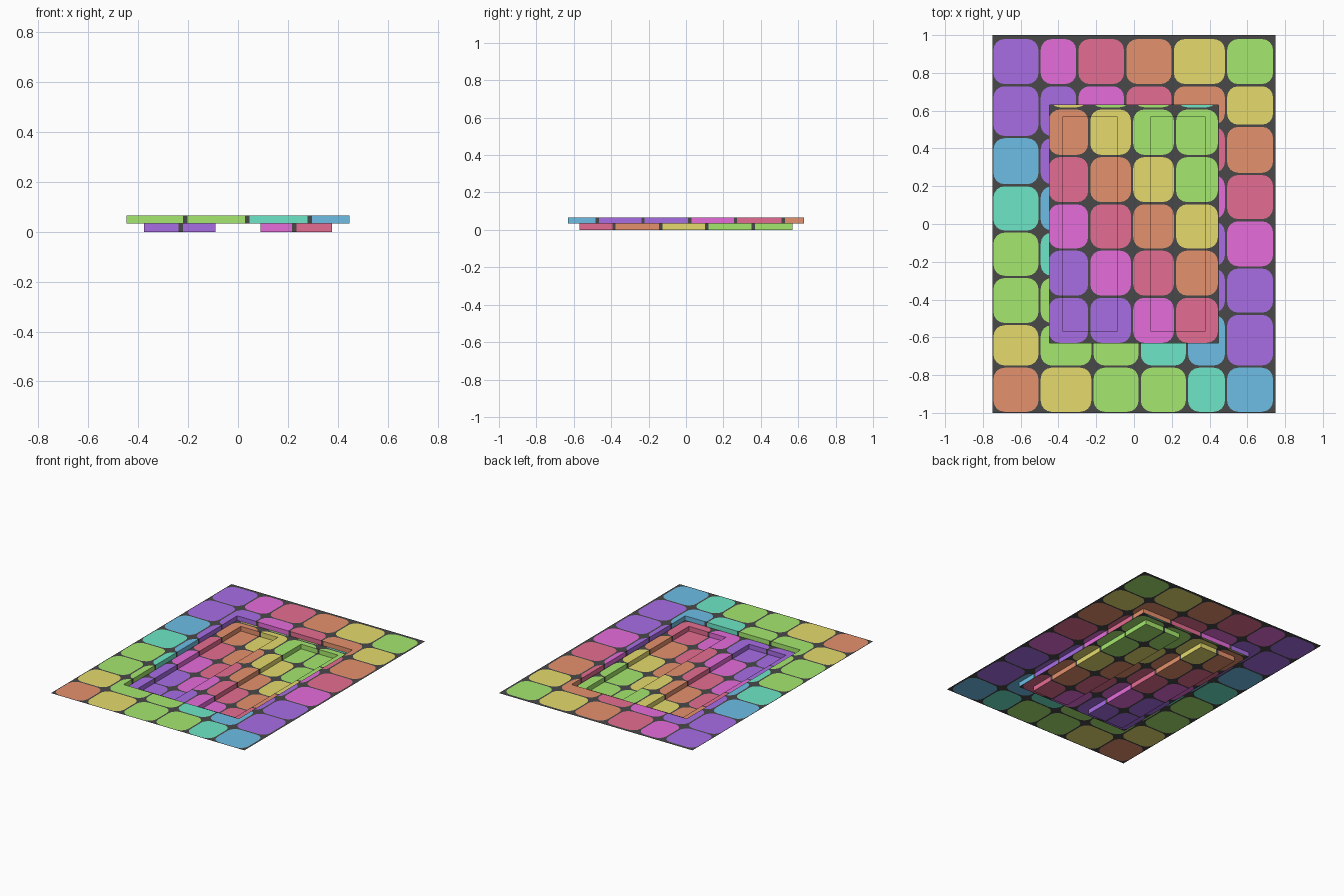
import bpy, bmesh, math

if "Cube" in bpy.data.objects:
    bpy.data.objects.remove(bpy.data.objects["Cube"])

# ---------- colours ----------
def lin(c):
    c /= 255
    return c / 12.92 if c <= 0.04045 else ((c + 0.055) / 1.055) ** 2.4

PALETTE = [("purple", 168, 109, 229), ("magenta", 230, 109, 219), ("rose", 229, 109, 146),
           ("orange", 229, 145, 109), ("yellow", 229, 218, 109), ("green", 165, 231, 109),
           ("teal", 109, 231, 199), ("blue", 109, 190, 229), ("dark grey", 73, 73, 73)]
MATS = []
for name, *rgb in PALETTE:
    m = bpy.data.materials.new(name)
    m.diffuse_color = (*[lin(c) for c in rgb], 1)
    m.use_nodes = True
    m.node_tree.nodes["Principled BSDF"].inputs["Base Color"].default_value = m.diffuse_color
    MATS.append(m)
DARK = 8
CYCLE = [0, 1, 2, 3, 4, 5, 5, 6, 7, 0]   # colour order along the diagonals

# ---------- tile grids: column lines, row lines (top down), colour offset ----------
X_TOP = [-.75, -.5, -.3, -.047, .205, .485, .742]
X_BOT = [-.75, -.503, -.22, .03, .28, .487, .742]
Y_LEFT = [.985, .735, .46, .205, -.04, -.28, -.53, -.755, -1]
Y_RIGHT = [.985, .735, .52, .265, .02, -.23, -.475, -.755, -1]
LEFT, RIGHT = (X_TOP, Y_LEFT, 0), (X_BOT, Y_RIGHT, 0)
BACK, FRONT = (X_TOP, Y_RIGHT, 0), (X_BOT, Y_LEFT, 0)
INNER = ([-.457, -.237, -.01, .217, .45], [.87, .612, .36, .11, -.135, -.385, -.635], 4)

Z_TOP, Z_LEDGE, Z_FLOOR = .065, .033, 0
PX, PY = .447, .63                        # upper recess half size
QX0, QX1, QY = .09, .377, .57             # deep pockets


def cut(poly, a, b, keep_left):
    """Keep the part of a convex polygon on one side of line a-b."""
    s = 1 if keep_left else -1
    d = [s * ((b[0] - a[0]) * (p[1] - a[1]) - (b[1] - a[1]) * (p[0] - a[0])) for p in poly]
    out = []
    for i, p in enumerate(poly):
        j = (i + 1) % len(poly)
        if d[i] >= 0:
            out.append(p)
        if d[i] * d[j] < 0:
            t = d[i] / (d[i] - d[j])
            q = poly[j]
            out.append((p[0] + t * (q[0] - p[0]), p[1] + t * (q[1] - p[1])))
    return out


def area(poly):
    return sum(p[0] * q[1] - p[1] * q[0] for p, q in zip(poly, poly[1:] + poly[:1])) / 2


def rect(x0, x1, y0, y1):
    return [(x0, y0), (x1, y0), (x1, y1), (x0, y1)]


def rounded(x0, x1, y0, y1, gap=.006, r=.058):
    pts = []
    for k, (sx, sy) in enumerate([(1, 1), (0, 1), (0, 0), (1, 0)]):
        cx = x1 - gap - r if sx else x0 + gap + r
        cy = y1 - gap - r if sy else y0 + gap + r
        for i in range(5):
            a = math.radians(90 * k + 22.5 * i)
            pts.append((cx + r * math.cos(a), cy + r * math.sin(a)))
    return pts


def add(bm, pts, mat):
    f = bm.faces.new([bm.verts.new(p) for p in pts])
    f.material_index = mat


def flat(bm, poly, z, mat):
    if len(poly) > 2 and area(poly) > 1e-7:
        add(bm, [(x, y, z) for x, y in poly], mat)


def tiled(bm, region, z, grid):
    """Flat rectangle divided into rounded coloured tiles with dark joints."""
    xs, ys, off = grid
    ex = [-2] + xs[1:-1] + [2]            # outermost cells reach past the edge
    ey = [2] + ys[1:-1] + [-2]
    for c in range(len(xs) - 1):
        for r in range(len(ys) - 1):
            rest = rect(max(region[0], ex[c]), min(region[1], ex[c + 1]),
                        max(region[2], ey[r + 1]), min(region[3], ey[r]))
            if rest[1][0] - rest[0][0] < 1e-5 or rest[2][1] - rest[1][1] < 1e-5:
                continue
            tile = rounded(xs[c], xs[c + 1], ys[r + 1], ys[r])
            for a, b in zip(tile, tile[1:] + tile[:1]):
                flat(bm, cut(rest, a, b, False), z, DARK)
                rest = cut(rest, a, b, True)
                if len(rest) < 3:
                    break
            flat(bm, rest, z, CYCLE[(c - r + off) % 10])


def wall(bm, axis, at, lo, hi, z0, z1, grid, facing):
    """Upright strip along x (axis 0) or y (axis 1), coloured like the tiles it meets."""
    xs, ys, off = grid
    xs = [x + .008 for x in xs]
    lines = xs if axis == 0 else ys
    stops = {lo, hi}
    for v in lines[1:-1]:
        stops |= {s for s in (v - .009, v + .009) if lo < s < hi}
    stops = sorted(stops)
    for a, b in zip(stops, stops[1:]):
        mid = (a + b) / 2
        x, y = (mid, at) if axis == 0 else (at, mid)
        c = sum(x > v for v in xs[1:-1])
        r = sum(y < v for v in ys[1:-1])
        joint = any(abs(mid - v) < .009 for v in lines[1:-1])
        pts = [(a, z0), (b, z0), (b, z1), (a, z1)]
        pts = [(u, at, z) if axis == 0 else (at, u, z) for u, z in pts]
        if (facing > 0) == (axis == 0):
            pts.reverse()
        add(bm, pts, DARK if joint else CYCLE[(c - r + off) % 10])


def finish(bm, name):
    bmesh.ops.remove_doubles(bm, verts=bm.verts, dist=1e-5)
    me = bpy.data.meshes.new(name)
    bm.to_mesh(me)
    bm.free()
    for m in MATS:
        me.materials.append(m)
    bpy.context.collection.objects.link(bpy.data.objects.new(name, me))


# outer sheet around the recess
bm = bmesh.new()
tiled(bm, (-.75, -PX, -1, 1), Z_TOP, LEFT)
tiled(bm, (PX, .75, -1, 1), Z_TOP, RIGHT)
tiled(bm, (-PX, PX, PY, 1), Z_TOP, BACK)
tiled(bm, (-PX, PX, -1, -PY), Z_TOP, FRONT)
finish(bm, "outer_sheet")

# walls of the upper recess
bm = bmesh.new()
wall(bm, 0, -PY, -PX, PX, Z_LEDGE, Z_TOP, FRONT, 1)
wall(bm, 0, PY, -PX, PX, Z_LEDGE, Z_TOP, BACK, -1)
wall(bm, 1, -PX, -PY, PY, Z_LEDGE, Z_TOP, LEFT, 1)
wall(bm, 1, PX, -PY, PY, Z_LEDGE, Z_TOP, RIGHT, -1)
finish(bm, "recess_walls")

# ledge surrounding the two deep pockets
bm = bmesh.new()
for region in [(-PX, PX, QY, PY), (-PX, PX, -PY, -QY), (-PX, -QX1, -QY, QY),
               (-QX0, QX0, -QY, QY), (QX1, PX, -QY, QY)]:
    tiled(bm, region, Z_LEDGE, INNER)
finish(bm, "recess_ledge")

# deep pockets: floor and walls
for side, x0, x1 in [("left", -QX1, -QX0), ("right", QX0, QX1)]:
    bm = bmesh.new()
    tiled(bm, (x0, x1, -QY, QY), Z_FLOOR, INNER)
    for s in (-1, 1):
        wall(bm, 0, s * QY, x0, x1, Z_FLOOR, Z_LEDGE, INNER, -s)
        wall(bm, 1, x1 if s > 0 else x0, -QY, QY, Z_FLOOR, Z_LEDGE, INNER, -s)
    finish(bm, side + "_pocket")
